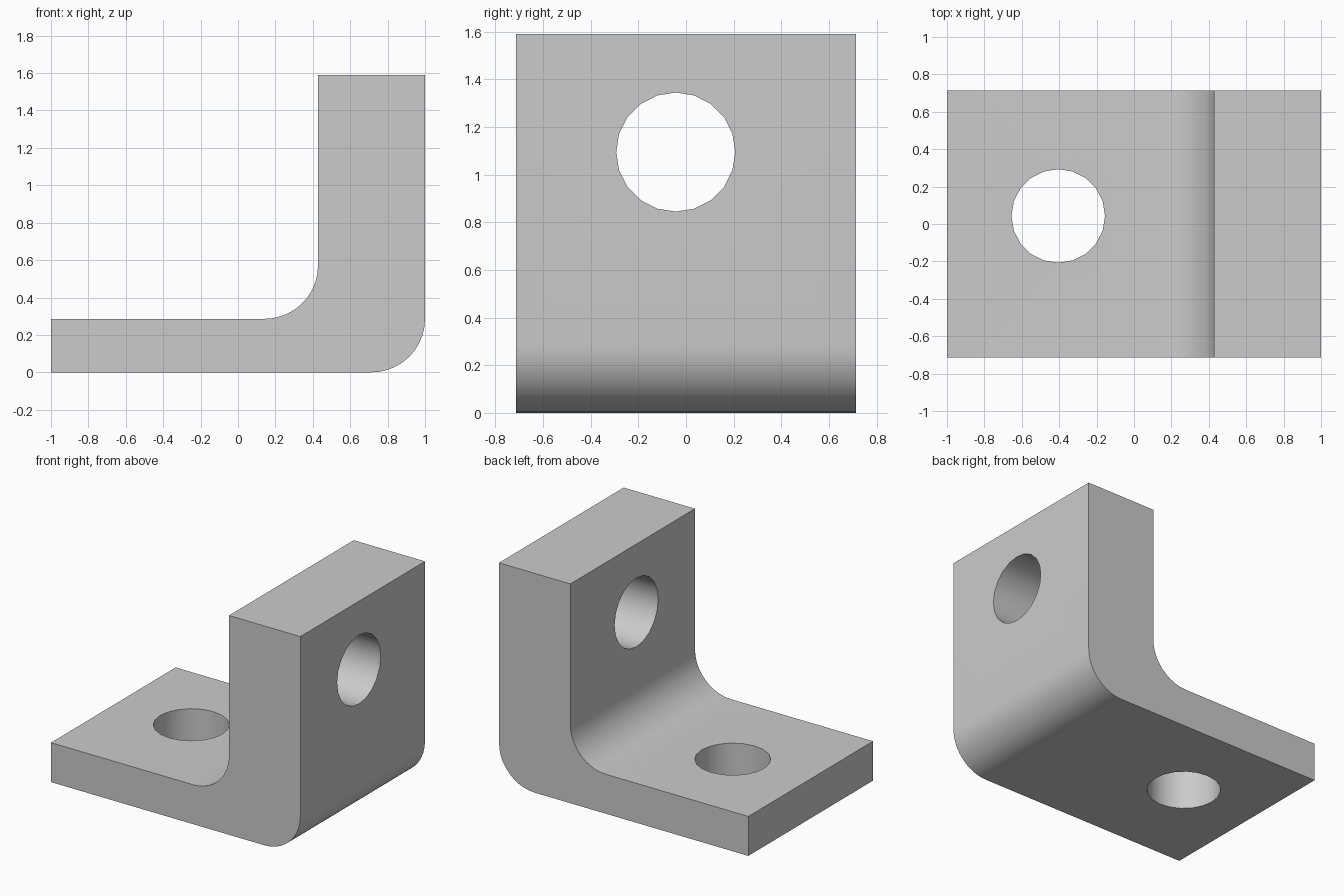
import bpy, bmesh
from math import sin, cos, pi, radians
from mathutils import Vector

if "Cube" in bpy.data.objects:
    bpy.data.objects.remove(bpy.data.objects["Cube"], do_unlink=True)

HALF_DEPTH, HEIGHT = 0.714, 1.59
FLANGE, WALL_X, BEND = 0.286, 0.428, 0.286
HOLE_RADIUS, HOLE_SIDES = 0.25, 20

grey = bpy.data.materials.new("plain grey")
grey.use_nodes = True
colour = (0.6, 0.6, 0.6, 1)
grey.diffuse_color = colour
grey.node_tree.nodes["Principled BSDF"].inputs["Base Color"].default_value = colour


def arc(cx, cz, start, end, steps=10):
    """Points of a bend in the side profile."""
    angles = [start + (end - start) * i / steps for i in range(steps + 1)]
    return [(cx + BEND * cos(a), cz + BEND * sin(a)) for a in angles]


def hole_cutter(name, location, rotation):
    bpy.ops.mesh.primitive_cylinder_add(vertices=HOLE_SIDES, radius=HOLE_RADIUS,
                                        depth=1, location=location, rotation=rotation)
    cutter = bpy.context.object
    cutter.name = name
    cutter.hide_render = True
    cutter.data.materials.append(grey)
    return cutter


# L-shaped bracket with rounded inner and outer bends
profile = [(-1, 0)]
profile += arc(1 - BEND, BEND, -pi / 2, 0)
profile += [(1, HEIGHT), (WALL_X, HEIGHT)]
profile += arc(WALL_X - BEND, FLANGE + BEND, 0, -pi / 2)
profile += [(-1, FLANGE)]

bm = bmesh.new()
side = bm.faces.new([bm.verts.new((x, -HALF_DEPTH, z)) for x, z in profile])
extruded = bmesh.ops.extrude_face_region(bm, geom=[side], use_keep_orig=True)
moved = [v for v in extruded["geom"] if isinstance(v, bmesh.types.BMVert)]
bmesh.ops.translate(bm, verts=moved, vec=Vector((0, 2 * HALF_DEPTH, 0)))
bmesh.ops.recalc_face_normals(bm, faces=bm.faces)
mesh = bpy.data.meshes.new("bracket")
bm.to_mesh(mesh)
bm.free()
mesh.materials.append(grey)
bracket = bpy.data.objects.new("bracket", mesh)
bpy.context.collection.objects.link(bracket)

# Bolt holes through the base and the upright
cutters = [
    hole_cutter("base_hole_cutter", (-0.405, 0.043, FLANGE / 2), (0, 0, 0)),
    hole_cutter("upright_hole_cutter", (0.714, -0.043, 1.095), (0, pi / 2, 0)),
]
bpy.ops.object.select_all(action="DESELECT")
bracket.select_set(True)
bpy.context.view_layer.objects.active = bracket
for cutter in cutters:
    cut = bracket.modifiers.new(cutter.name, "BOOLEAN")
    cut.operation, cut.solver, cut.object = "DIFFERENCE", "EXACT", cutter
    bpy.ops.object.modifier_apply(modifier=cut.name)
for cutter in cutters:
    bpy.data.objects.remove(cutter, do_unlink=True)

bpy.ops.object.shade_smooth_by_angle(angle=radians(30))
